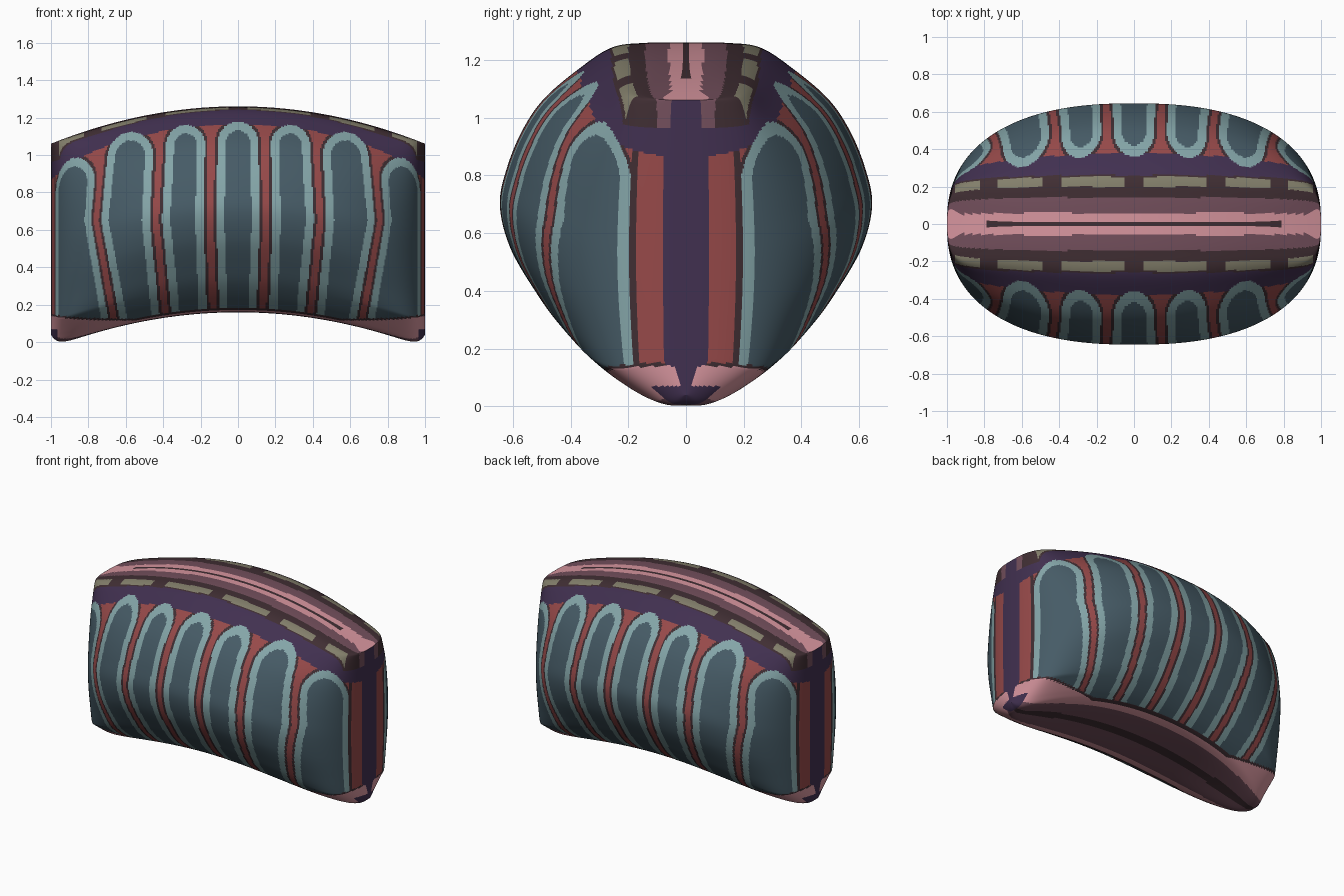
import bpy, bmesh, math

cube = bpy.data.objects.get("Cube")
if cube:
    bpy.data.objects.remove(cube, do_unlink=True)

COLOURS = {
    "slate_panel": "465B66", "pale_teal_border": "84A5A8", "brick_red": "964949",
    "dark_brown": "402E33", "deep_purple": "413050", "mauve": "734F5C",
    "rose_pink": "D8969F", "khaki": "837F6B",
}
SLATE, TEAL, RED, BROWN, PURPLE, MAUVE, PINK, KHAKI = range(8)


def linear(code):
    vals = [int(code[i:i + 2], 16) / 255 for i in (0, 2, 4)]
    return [((c + 0.055) / 1.055) ** 2.4 if c > 0.04 else c / 12.92 for c in vals] + [1]


def material(name, code):
    mat = bpy.data.materials.new(name)
    mat.use_nodes = True
    mat.diffuse_color = linear(code)
    bsdf = mat.node_tree.nodes["Principled BSDF"]
    bsdf.inputs["Base Color"].default_value = linear(code)
    bsdf.inputs["Roughness"].default_value = 0.7
    return mat


# Body shape: plan outline, arched top and bottom, and bulging cross-section
N = 2.4
HALF_WIDTH = 0.645


def width(x):
    return HALF_WIDTH * max(0, 1 - abs(x) ** N) ** (1 / N)


def top(x):
    return 1.26 - 0.2 * x * x


def bottom(x):
    return 0.16 - 0.19 * x * x + 0.07 * abs(x) ** 30


SECTION = [(0, 0), (.36, .004), (.52, .04), (.69, .125), (.81, .218), (.945, .355),
           (1, .49), (.96, .609), (.876, .727), (.76, .825), (.574, .918), (.40, .984),
           (.22, .999), (0, 1)]


def smooth_profile(pts, steps):
    ext = [(-pts[1][0], pts[1][1])] + pts + [(-pts[-2][0], pts[-2][1])]
    out = []
    for a, b, c, d in zip(ext, ext[1:], ext[2:], ext[3:]):
        for k in range(steps):
            t = k / steps
            out.append([0.5 * (2 * q + (r - p) * t + (2 * p - 5 * q + 4 * r - s) * t * t
                        + (3 * q - p - 3 * r + s) * t ** 3) for p, q, r, s in zip(a, b, c, d)])
    return out + [pts[-1]]


def section_width(x, w, h):
    # Near the ends the sides stand upright and the underside narrows to a keel
    upright = min(1, h / 0.12)
    flat = abs(w) ** (1 - 0.9 * x ** 6 * upright) * (1 - 0.5 * x ** 6 * (1 - upright))
    return math.copysign(flat, w) * width(x)


# Arc length along the plan outline, measured from the middle of the front
ARC_STEPS = 2000
arc = [0]
for i in range(ARC_STEPS):
    x0, x1 = (math.sin(math.pi / 2 * k / ARC_STEPS) for k in (i, i + 1))
    arc.append(arc[-1] + math.hypot(x1 - x0, width(x1) - width(x0)))


def along(x):
    return arc[round(math.asin(min(1, abs(x))) / (math.pi / 2) * ARC_STEPS)]


END = arc[-1]
GAPS = (0.15, 0.44, 0.76)
DASHES = ((0.05, 0.39), (0.49, 0.73), (0.825, 0.955))


def band_edge(x):
    return 1.165 - 0.23 * x * x - 0.07 * x ** 8


def top_colour(x, y):
    y = abs(y) / (width(x) / HALF_WIDTH + 0.001) ** 0.2
    if y < 0.01:
        return BROWN
    if y < 0.06:
        return PINK
    if y < 0.143:
        return MAUVE
    if 0.2 < y < 0.253 and any(a < abs(x) < b for a, b in DASHES):
        return KHAKI
    return BROWN if y < 0.262 else PURPLE


def panel_colour(x, z):
    # Seven round-topped panels with pale borders, parted by red strips
    x, u = abs(x), along(x)
    bend = 1 - 0.24 * (0.65 - z) if z < 0.65 else 1 - 0.125 * (z - 0.65)
    lines = [along(g * bend) for g in GAPS]
    edges = [-lines[0]] + lines + [END - 0.165]
    i = sum(u > e for e in edges[1:-1])
    left, right = edges[i], edges[i + 1]
    centre, radius = (left + right) / 2, (right - left) / 2 - 0.033
    mid_x = (0, 0.29, 0.575, 0.85)[i]
    shoulder = band_edge(mid_x) + (0.012, 0.015, 0.035, 0)[i] - radius
    if i == 3:
        shoulder -= 0.25 * (u - centre)
    depth = radius - math.hypot(u - centre, max(0, z - shoulder))
    if depth > 0.045:
        return SLATE
    if depth > 0:
        return TEAL
    if z > band_edge(x):
        return PURPLE
    return BROWN if depth > -0.015 else RED


def underside_colour(x, y, z, tip):
    if tip < 0.05 or (z < 0.07 and abs(x) > 0.965):
        return PURPLE
    s = abs(y) / (width(x) + 0.001)
    if abs(x) > 0.85 and z > 0.07:
        return PINK
    return BROWN if s < 0.07 else MAUVE if s < 0.33 else PINK


def colour(x, y, z):
    tip = END - along(x)
    low = max(0.115 + 0.025 * x ** 8, bottom(x) + 0.012)
    if z < low:
        return underside_colour(x, y, z, tip)
    # Top strips
    if z > top(x) - 0.1 and abs(y) < 0.27 and tip > 0.06:
        strip = top_colour(x, y)
        if strip != PURPLE:
            return strip
    # Upright bands on both ends
    if tip < 0.2:
        if z > band_edge(x) or tip < 0.08:
            return PURPLE
        return BROWN if z < low + 0.012 or tip > 0.175 else RED
    if z < low + 0.01:
        return BROWN
    return panel_colour(x, z)


# Body: rings of the cross-section swept along x
COLUMNS = 380
half = smooth_profile(SECTION, 13)
ring = half + [(-w, h) for w, h in half[-2:0:-1]]
bm = bmesh.new()
rows = []
for i in range(COLUMNS + 1):
    x = math.sin(math.pi * (i / COLUMNS - 0.5))
    b, height = bottom(x), top(x) - bottom(x)
    rows.append([bm.verts.new((x, section_width(x, w, h), b + h * height)) for w, h in ring])
for r0, r1 in zip(rows, rows[1:]):
    for j in range(len(ring)):
        k = (j + 1) % len(ring)
        face = bm.faces.new((r0[j], r0[k], r1[k], r1[j]))
        face.material_index = colour(*face.calc_center_median())
        face.smooth = True
bmesh.ops.remove_doubles(bm, verts=bm.verts, dist=0.00002)
bmesh.ops.recalc_face_normals(bm, faces=bm.faces)
mesh = bpy.data.meshes.new("padded_body")
bm.to_mesh(mesh)
bm.free()
for name, code in COLOURS.items():
    mesh.materials.append(material(name, code))
body = bpy.data.objects.new("padded_body", mesh)
bpy.context.collection.objects.link(body)
